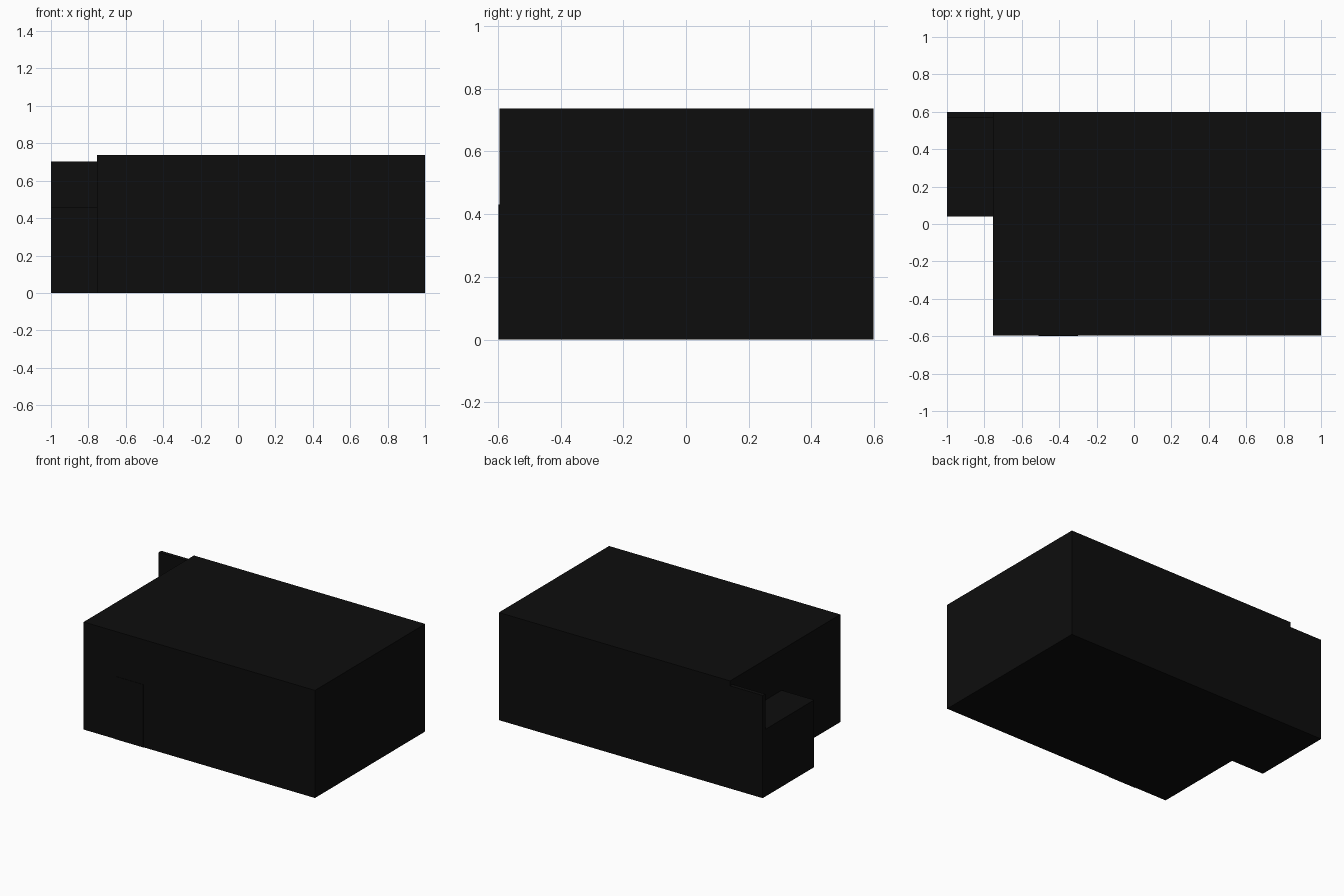
import bpy

if "Cube" in bpy.data.objects:
    bpy.data.objects.remove(bpy.data.objects["Cube"])

dark = bpy.data.materials.new("near_black")
dark.diffuse_color = (0.004, 0.004, 0.004, 1)
dark.use_nodes = True
dark.node_tree.nodes["Principled BSDF"].inputs["Base Color"].default_value = dark.diffuse_color


def box(name, x, y, z):
    """Box from (min, max) ranges on each axis."""
    spans = (x, y, z)
    bpy.ops.mesh.primitive_cube_add(size=1, location=[sum(s) / 2 for s in spans])
    ob = bpy.context.object
    ob.name = name
    ob.scale = [s[1] - s[0] for s in spans]
    bpy.ops.object.transform_apply(location=False, rotation=False, scale=True)
    ob.data.materials.append(dark)
    return ob


# Main block
box("main_block", (-0.753, 1.0), (-0.595, 0.598), (0, 0.737))

# Low side annex with a thin, taller back wall
box("side_annex", (-1.0, -0.753), (0.04, 0.57), (0, 0.46))
box("annex_back_wall", (-1.0, -0.753), (0.57, 0.598), (0, 0.703))

# Door panel, slightly proud of the front face
box("door_panel", (-0.51, -0.30), (-0.598, -0.59), (0, 0.43))
